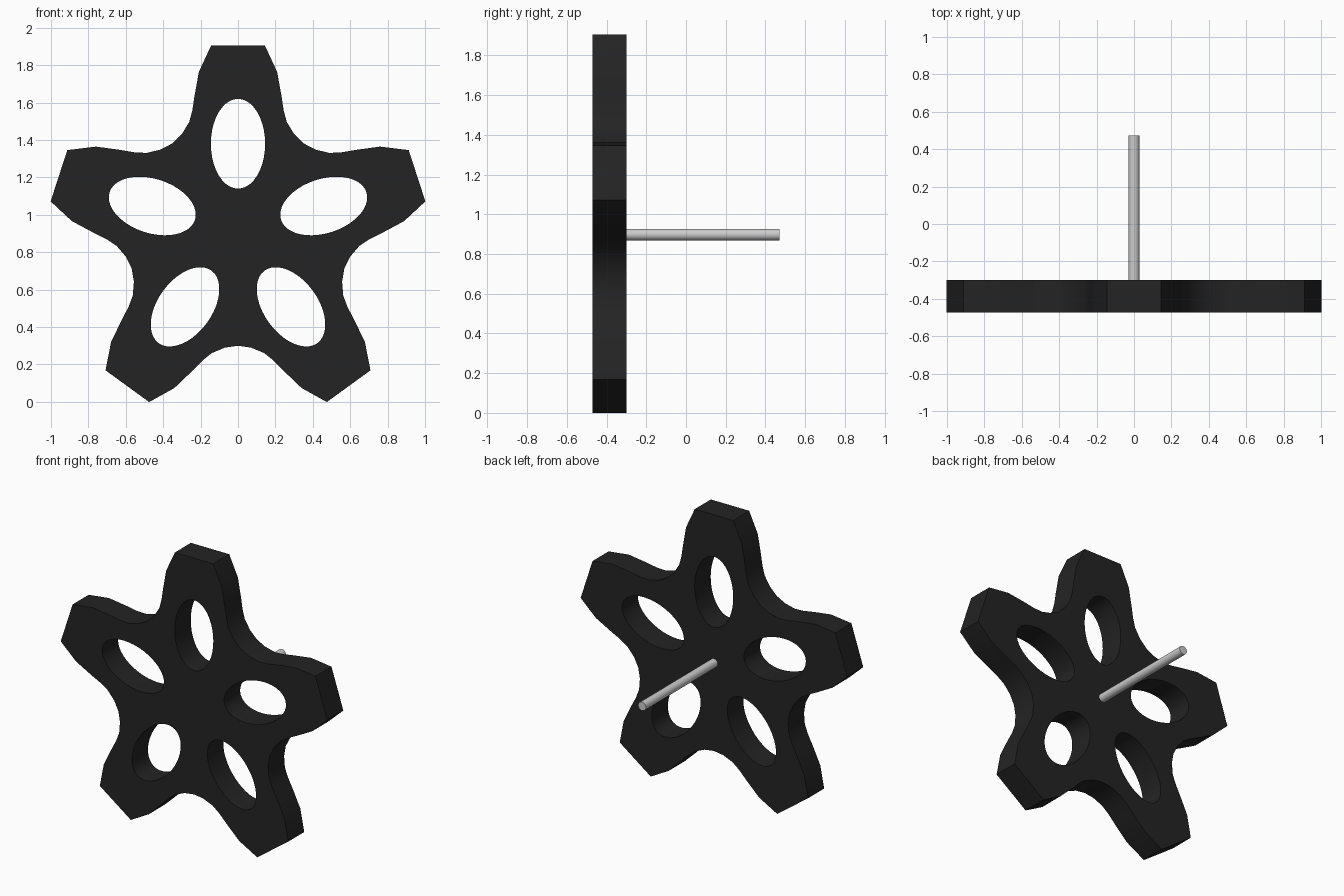
import bpy, bmesh
from math import sin, cos, pi, radians

if "Cube" in bpy.data.objects:
    bpy.data.objects.remove(bpy.data.objects["Cube"])

CZ = 0.898                       # hub height
Y_FRONT, Y_BACK, Y_END = -0.472, -0.30, 0.472

# Half of a valley between two arms: (sideways, distance from hub)
HALF = [(0.07, 0.608), (0.14, 0.637), (0.19, 0.677), (0.245, 0.733),
        (0.34, 0.824), (0.475, 0.899)]
valley = [(-v, u) for v, u in reversed(HALF)] + [(0, 0.598)] + HALF


def turned(points, angle):
    c, s = cos(angle), sin(angle)
    return [(x * c + y * s, y * c - x * s) for x, y in points]


def material(name, shade):
    mat = bpy.data.materials.new(name)
    mat.diffuse_color = (shade, shade, shade, 1)
    mat.use_nodes = True
    mat.node_tree.nodes["Principled BSDF"].inputs["Base Color"].default_value = mat.diffuse_color
    return mat


def add_loop(curve, points):
    spline = curve.splines.new('POLY')
    spline.points.add(len(points) - 1)
    for p, (x, y) in zip(spline.points, points):
        p.co = (x, y, 0, 1)
    spline.use_cyclic_u = True


# Five-armed plate with an oval hole in each arm
curve = bpy.data.curves.new("star_handwheel", 'CURVE')
curve.dimensions = '2D'
curve.fill_mode = 'BOTH'
curve.extrude = (Y_BACK - Y_FRONT) / 2
outline = []
for i in range(5):
    outline += turned(valley, radians(36 + 72 * i))
add_loop(curve, outline)
oval = [(0.145 * cos(2 * pi * k / 40), 0.482 + 0.24 * sin(2 * pi * k / 40)) for k in range(40)]
for i in range(5):
    add_loop(curve, turned(oval, radians(72 * i)))
wheel = bpy.data.objects.new("star_handwheel", curve)
bpy.context.collection.objects.link(wheel)
wheel.rotation_euler = (radians(90), 0, 0)
wheel.location = (0, (Y_FRONT + Y_BACK) / 2, CZ)
bpy.context.view_layer.objects.active = wheel
wheel.select_set(True)
bpy.ops.object.convert(target='MESH')
wheel = bpy.context.object

# Weld the faces to the rim
bm = bmesh.new()
bm.from_mesh(wheel.data)
bmesh.ops.remove_doubles(bm, verts=bm.verts, dist=1e-4)
bmesh.ops.recalc_face_normals(bm, faces=bm.faces)
bm.to_mesh(wheel.data)
bm.free()
wheel.data.materials.clear()
wheel.data.materials.append(material("dark_plastic", 0.017))
bpy.ops.object.shade_smooth_by_angle(angle=radians(25))

# Threaded-rod shaft at the back
bpy.ops.mesh.primitive_cylinder_add(vertices=32, radius=0.029, depth=Y_END - Y_BACK,
                                    location=(0, (Y_BACK + Y_END) / 2, CZ),
                                    rotation=(radians(90), 0, 0))
shaft = bpy.context.object
shaft.name = "shaft"
bpy.ops.object.shade_smooth_by_angle(angle=radians(30))
